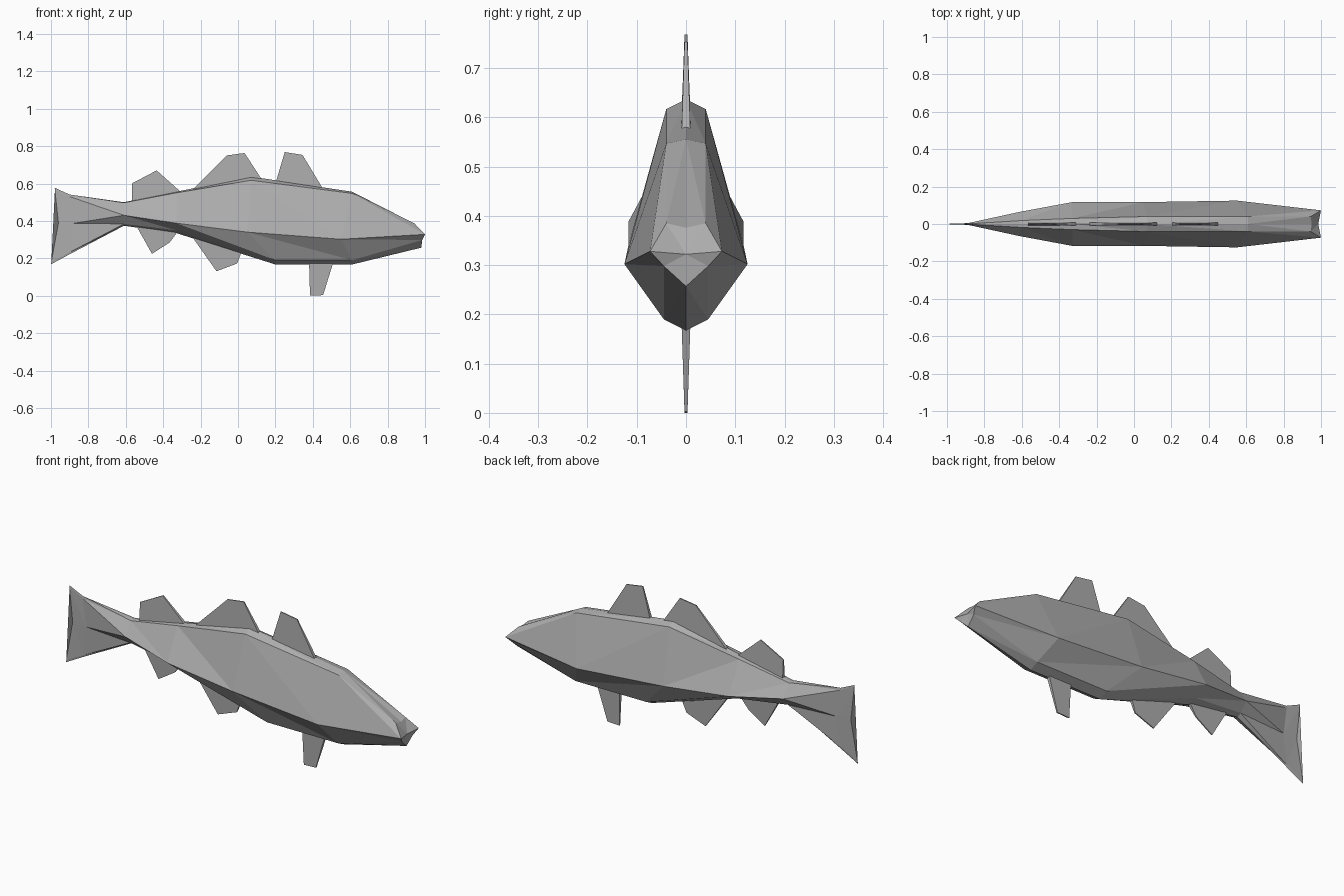
import bpy, bmesh

if "Cube" in bpy.data.objects:
    bpy.data.objects.remove(bpy.data.objects["Cube"])

# Mid-grey skin
skin = bpy.data.materials.new("grey_skin")
skin.diffuse_color = (.42, .42, .42, 1)
skin.use_nodes = True
skin.node_tree.nodes["Principled BSDF"].inputs["Base Color"].default_value = skin.diffuse_color


def make_object(name, bm):
    bmesh.ops.recalc_face_normals(bm, faces=bm.faces)
    mesh = bpy.data.meshes.new(name)
    bm.to_mesh(mesh)
    bm.free()
    mesh.materials.append(skin)
    obj = bpy.data.objects.new(name, mesh)
    bpy.context.collection.objects.link(obj)
    return obj


def loft(name, sections, nose_centre):
    """Skin mirrored half sections: top, shoulder, side, belly, bottom."""
    bm = bmesh.new()
    rings = []
    for s in sections:
        full = s + [(x, -y, z) for x, y, z in s[-2:0:-1]]
        rings.append([bm.verts.new(p) for p in full])
    n = len(rings[0])
    for a, b in zip(rings, rings[1:]):
        for i in range(n):
            j = (i + 1) % n
            # mirrored diagonals keep both flanks alike
            if i < n // 2:
                bm.faces.new((a[i], a[j], b[j]))
                bm.faces.new((a[i], b[j], b[i]))
            else:
                bm.faces.new((a[i], a[j], b[i]))
                bm.faces.new((a[j], b[j], b[i]))
    bm.faces.new(rings[0])
    c = bm.verts.new(nose_centre)
    for i in range(n):
        bm.faces.new((rings[-1][i], rings[-1][(i + 1) % n], c))
    return make_object(name, bm)


# Body with flattened tail
loft("fish_body", [
    [(-.98, 0, .577), (-.979, .001, .565), (-.96, .002, .39),
     (-.998, .001, .18), (-1, 0, .168)],
    [(-.90, 0, .541), (-.90, .002, .53), (-.88, .005, .387),
     (-.90, .002, .232), (-.90, 0, .222)],
    [(-.61, 0, .50), (-.61, .018, .497), (-.61, .065, .43),
     (-.61, .025, .384), (-.61, 0, .374)],
    [(-.33, 0, .556), (-.33, .03, .55), (-.33, .117, .388),
     (-.33, .045, .35), (-.33, 0, .335)],
    [(.07, 0, .637), (.07, .04, .617), (.05, .117, .34),
     (.20, .045, .19), (.20, 0, .167)],
    [(.61, 0, .556), (.61, .04, .547), (.55, .125, .302),
     (.61, .045, .19), (.61, 0, .167)],
    [(.95, 0, .376), (.945, .04, .385), (1.0, .073, .328),
     (.985, .045, .298), (.98, 0, .257)],
], (.985, 0, .322))


def fin(name, base_back, tip_back, tip_front, base_front):
    """Tapered blade, thick at the root and thin at the tip."""
    bm = bmesh.new()
    outline = [(base_back, .009), (tip_back, .003),
               (tip_front, .003), (base_front, .009)]
    sides = [[bm.verts.new((x, sgn * t, z)) for (x, z), t in outline]
             for sgn in (1, -1)]
    a, b = sides
    bm.faces.new(a)
    bm.faces.new(b[::-1])
    for i in range(4):
        j = (i + 1) % 4
        bm.faces.new((a[i], b[i], b[j], a[j]))
    return make_object(name, bm)


# Dorsal fins
fin("front_dorsal_fin", (.20, .60), (.25, .768), (.345, .753), (.455, .57))
fin("middle_dorsal_fin", (-.24, .57), (-.06, .75), (.035, .763), (.135, .61))
fin("rear_dorsal_fin", (-.568, .50), (-.568, .60), (-.435, .67), (-.30, .55))
# Underside fins
fin("rear_anal_fin", (-.55, .385), (-.46, .224), (-.365, .285), (-.32, .345))
fin("front_anal_fin", (-.245, .315), (-.115, .131), (-.005, .172), (.025, .25))
fin("pelvic_fin", (.38, .18), (.385, 0), (.455, .003), (.51, .18))
